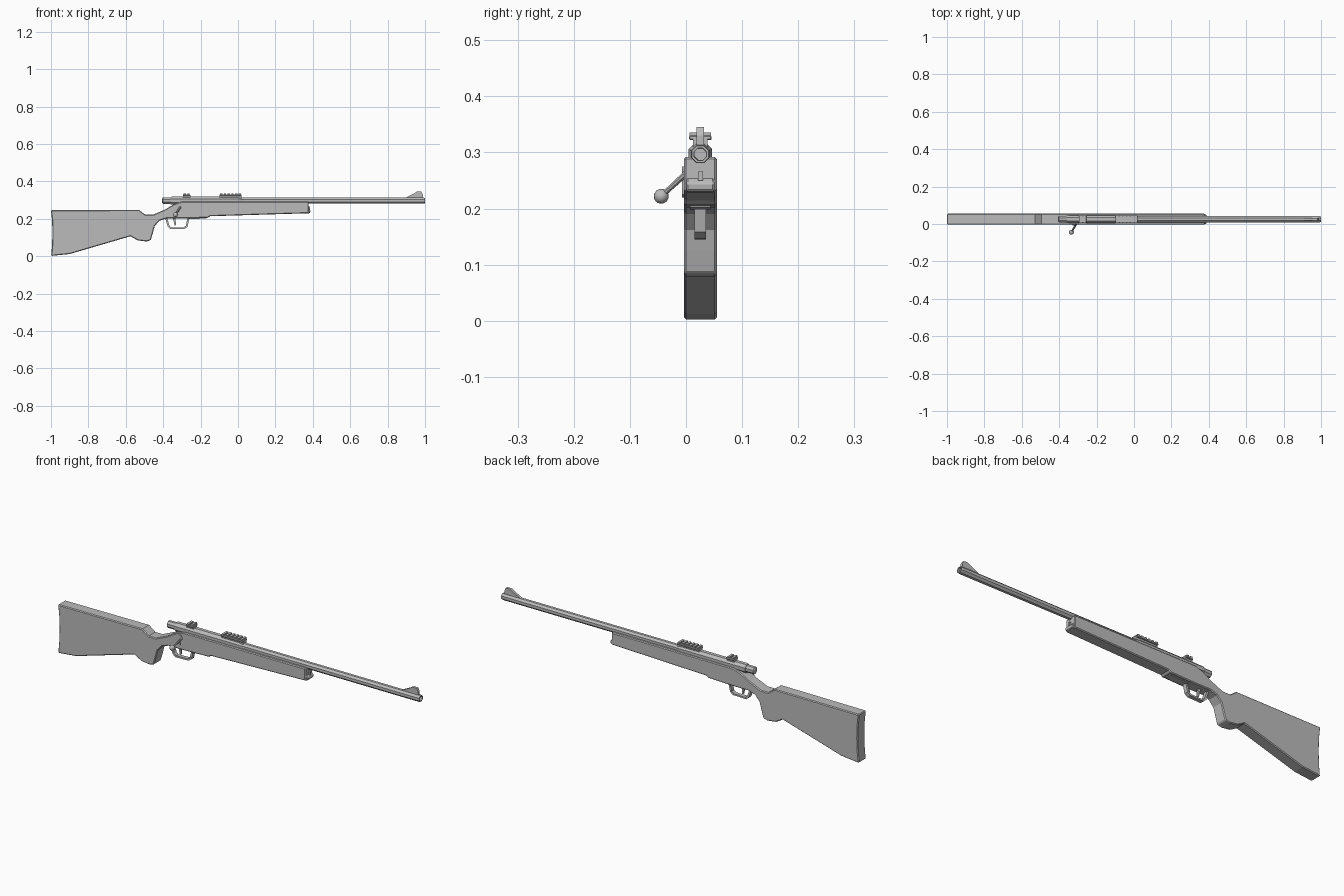
import bpy, bmesh, math
from mathutils import Vector

cube = bpy.data.objects.get("Cube")
if cube:
    bpy.data.objects.remove(cube)

grey = bpy.data.materials.new("plain grey")
grey.use_nodes = True
COLOR = (0.5, 0.5, 0.5, 1)
grey.diffuse_color = COLOR
grey.node_tree.nodes["Principled BSDF"].inputs["Base Color"].default_value = COLOR

MID = 0.0255   # centre plane of the rifle
BORE = 0.297   # height of the barrel axis


def finish(name, bm, bevel=0):
    bmesh.ops.recalc_face_normals(bm, faces=bm.faces)
    mesh = bpy.data.meshes.new(name)
    bm.to_mesh(mesh)
    bm.free()
    mesh.materials.append(grey)
    ob = bpy.data.objects.new(name, mesh)
    bpy.context.collection.objects.link(ob)
    if bevel:
        mod = ob.modifiers.new("bevel", "BEVEL")
        mod.width, mod.segments, mod.limit_method = bevel, 1, "ANGLE"
        mod.angle_limit = math.radians(50)
    return ob


def plate(name, outline, width, bevel=0, mid=MID):
    """Side outline in x, z given thickness across y."""
    bm = bmesh.new()
    face = bm.faces.new([bm.verts.new((x, mid - width / 2, z)) for x, z in outline])
    ext = bmesh.ops.extrude_face_region(bm, geom=[face])
    verts = [v for v in ext["geom"] if isinstance(v, bmesh.types.BMVert)]
    bmesh.ops.translate(bm, vec=(0, width, 0), verts=verts)
    return finish(name, bm, bevel)


def box(name, x0, x1, z0, z1, width, bevel=0, mid=MID):
    return plate(name, [(x0, z0), (x1, z0), (x1, z1), (x0, z1)], width, bevel, mid)


def lathe(name, rings, start=(0, MID, BORE), axis=(1, 0, 0), sides=8):
    """Rings of (distance, radius) along an axis, capped at both ends."""
    bm = bmesh.new()
    rot = Vector((1, 0, 0)).rotation_difference(Vector(axis))
    loops = []
    for d, r in rings:
        loop = []
        for i in range(sides):
            a = math.tau * (i + 0.5) / sides
            p = rot @ Vector((d, r * math.cos(a), r * math.sin(a)))
            loop.append(bm.verts.new(p + Vector(start)))
        loops.append(loop)
    for a, b in zip(loops, loops[1:]):
        for i in range(sides):
            j = (i + 1) % sides
            bm.faces.new((a[i], a[j], b[j], b[i]))
    bm.faces.new(loops[0])
    bm.faces.new(loops[-1])
    return finish(name, bm)


# Stock: butt, grip and forend in one outline
plate("stock", [
    (-1.0, 0.246), (-0.53, 0.248), (-0.495, 0.222), (-0.455, 0.222),
    (-0.39, 0.25), (-0.34, 0.28), (-0.30, 0.292), (0.377, 0.292), (0.377, 0.23),
    (-0.15, 0.214), (-0.16, 0.206), (-0.30, 0.202), (-0.385, 0.202),
    (-0.42, 0.19), (-0.445, 0.162), (-0.455, 0.125), (-0.467, 0.085),
    (-0.49, 0.079), (-0.537, 0.085), (-0.575, 0.107),
    (-0.90, 0.012), (-0.999, 0.002), (-0.994, 0.06), (-0.992, 0.125), (-0.994, 0.19)],
    0.059, 0.004)

# Forend tip and sling stud
plate("forend_cap", [(0.37, 0.228), (0.385, 0.231), (0.387, 0.246), (0.378, 0.254),
                     (0.37, 0.254)], 0.05, 0.003)
box("sling_stud", 0.37, 0.386, 0.25, 0.266, 0.009)

# Barrel with a hollow muzzle, receiver and bolt shroud
lathe("barrel", [(-0.10, 0.0175), (0.994, 0.0175), (1.0, 0.016), (1.0, 0.012), (0.975, 0.011)])
lathe("receiver", [(-0.36, 0.021), (-0.355, 0.023), (0.0, 0.023), (0.03, 0.0175)])
lathe("bolt_shroud", [(-0.405, 0.012), (-0.402, 0.018), (-0.35, 0.0185)])

# Bolt handle and knob
root = Vector((-0.305, 0.006, 0.268))
knob = Vector((-0.335, -0.044, 0.222))
way = (knob - root).normalized()
length = (knob - root).length
lathe("bolt_handle", [(-0.008, 0.006), (length, 0.0045)], root, way)
steps = 6
ball = [(-0.0135 * math.cos(math.pi * i / steps), max(0.001, 0.0135 * math.sin(math.pi * i / steps)))
        for i in range(steps + 1)]
bolt_knob = lathe("bolt_knob", ball, knob, way, 12)
for poly in bolt_knob.data.polygons:
    poly.use_smooth = True

# Two sight rails, each a foot, a flat top and a row of ridges
for name, x0, x1, count in (("rear_rail", -0.295, -0.255, 2), ("front_rail", -0.10, 0.02, 6)):
    box(name + "_foot", x0, x1, 0.305, 0.325, 0.026)
    box(name + "_top", x0, x1, 0.322, 0.330, 0.040, 0.002)
    pitch = (x1 - x0) / count
    for i in range(count):
        a = x0 + pitch * (i + 0.2)
        box(f"{name}_ridge_{i + 1}", a, a + pitch * 0.6, 0.329, 0.336, 0.038)

# Front sight
plate("front_sight", [(0.89, 0.31), (0.94, 0.335), (0.955, 0.345), (0.98, 0.345),
                      (0.988, 0.33), (0.988, 0.31)], 0.013)

# Trigger guard: open loop below the stock
plate("trigger_guard", [
    (-0.39, 0.204), (-0.375, 0.158), (-0.36, 0.145), (-0.285, 0.147), (-0.27, 0.158),
    (-0.26, 0.204), (-0.27, 0.204), (-0.279, 0.163), (-0.29, 0.155), (-0.355, 0.153),
    (-0.366, 0.163), (-0.379, 0.204)], 0.02)
plate("trigger", [(-0.35, 0.204), (-0.342, 0.182), (-0.34, 0.165), (-0.333, 0.163),
                  (-0.332, 0.182), (-0.336, 0.204)], 0.009)

# Floor plate below the magazine and the bolt release on the side
plate("floor_plate", [(-0.27, 0.208), (-0.27, 0.198), (-0.17, 0.202), (-0.165, 0.212)], 0.036)
plate("bolt_release", [(-0.325, 0.275), (-0.312, 0.275), (-0.318, 0.225), (-0.33, 0.22)],
      0.006, 0, -0.004)
